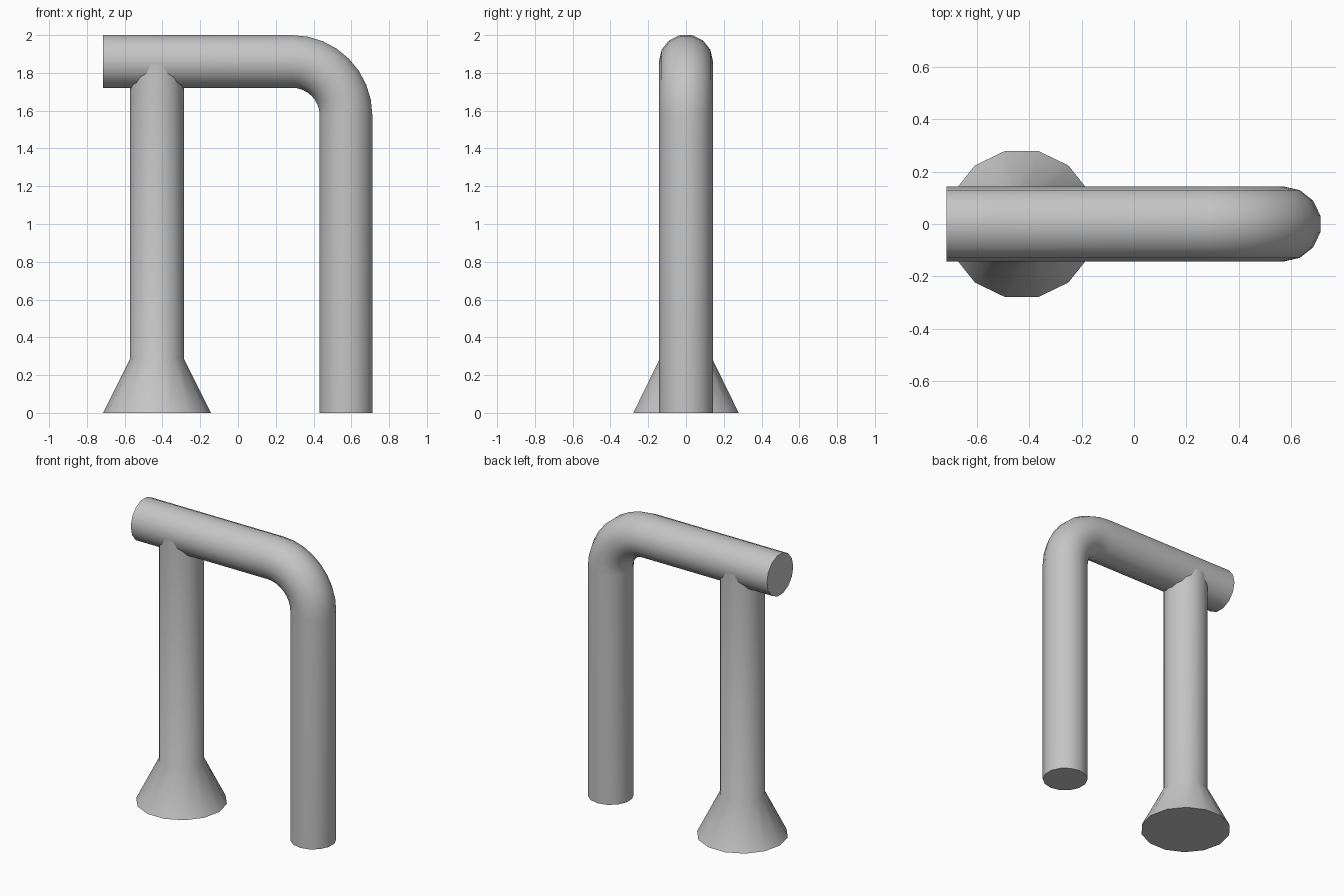
import bpy, bmesh
from math import sin, cos, pi
from mathutils import Vector

if "Cube" in bpy.data.objects:
    bpy.data.objects.remove(bpy.data.objects["Cube"], do_unlink=True)

SIDES = 14
R = 0.143               # pipe radius
BEND = 2 * R            # centreline radius of the elbow
TOP = 2 - R * cos(pi / SIDES)   # height of the horizontal run
LEG_X = 4 * R           # bent leg
POST_X = -3 * R         # flanged post

grey = bpy.data.materials.new("grey metal")
grey.use_nodes = True
colour = (0.56, 0.56, 0.56, 1)
grey.diffuse_color = colour
grey.node_tree.nodes["Principled BSDF"].inputs["Base Color"].default_value = colour


def tube(name, stations, first_axis):
    """Skin round rings (centre, direction, radius); first vertex on first_axis."""
    bm = bmesh.new()
    rings = []
    for centre, direction, radius in stations:
        u = Vector(first_axis)
        v = Vector(direction).normalized().cross(u)
        rings.append([bm.verts.new(Vector(centre) + radius * (u * cos(a) + v * sin(a)))
                      for a in (2 * pi * i / SIDES for i in range(SIDES))])
    for a, b in zip(rings, rings[1:]):
        for i in range(SIDES):
            j = (i + 1) % SIDES
            bm.faces.new((a[i], a[j], b[j], b[i]))
    bm.faces.new(rings[0][::-1])
    bm.faces.new(rings[-1])
    bmesh.ops.recalc_face_normals(bm, faces=bm.faces)
    mesh = bpy.data.meshes.new(name)
    bm.to_mesh(mesh)
    bm.free()
    mesh.materials.append(grey)
    ob = bpy.data.objects.new(name, mesh)
    bpy.context.collection.objects.link(ob)
    bpy.ops.object.select_all(action='DESELECT')
    ob.select_set(True)
    bpy.context.view_layer.objects.active = ob
    bpy.ops.object.shade_smooth_by_angle(angle=pi / 6)
    return ob


# Bent pipe: horizontal run, quarter elbow, leg down to the ground
STEPS = 8
path = [((-5 * R, 0, TOP), (1, 0, 0), R)]
for k in range(STEPS + 1):
    t = pi / 2 * k / STEPS
    path.append(((LEG_X - BEND + BEND * sin(t), 0, TOP - BEND + BEND * cos(t)),
                 (cos(t), 0, -sin(t)), R))
path.append(((LEG_X, 0, 0), (0, 0, -1), R))
tube("bent_pipe", path, (0, 1, 0))

# Straight post with a flared foot, running up into the horizontal pipe
post = [(0, 2 * R), (2 * R, R), (TOP, R)]
tube("flared_post", [((POST_X, 0, z), (0, 0, 1), r) for z, r in post], (1, 0, 0))
